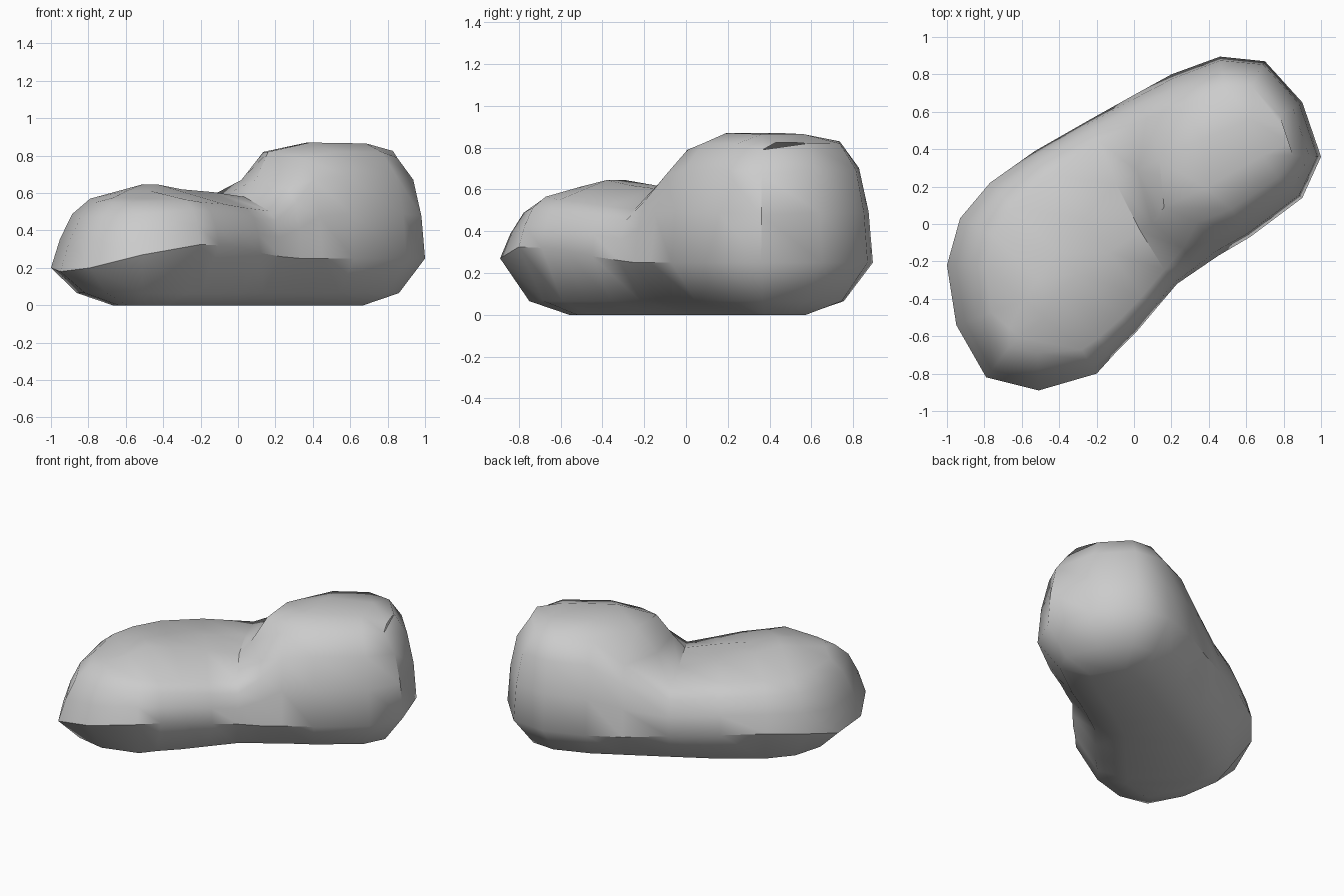
import bpy, bmesh, math
from mathutils import Vector

cube = bpy.data.objects.get("Cube")
if cube:
    bpy.data.objects.remove(cube)

grey = bpy.data.materials.new("soft grey")
grey.use_nodes = True
grey.diffuse_color = (0.6, 0.6, 0.6, 1)
grey.node_tree.nodes["Principled BSDF"].inputs["Base Color"].default_value = (0.6, 0.6, 0.6, 1)

# Outline columns: x, y, rim height, shoulder height, shoulder inset
toe_tip = (-.79, -.82, .20, .55, .20)
left_side = [  # toe to heel
    (-.95, -.54, .18, .55, .20), (-1.0, -.22, .20, .57, .21),
    (-.93, .03, .27, .57, .20), (-.77, .22, .30, .58, .18),
    (-.53, .39, .29, .58, .15), (-.25, .55, .27, .56, .12),
    (0.0, .69, .25, .68, .14), (.20, .80, .25, .82, .18),
    (.46, .895, .25, .83, .16), (.70, .87, .25, .82, .15),
    (.90, .65, .25, .82, .14),
]
right_side = [
    (-.51, -.89, .27, .55, .20), (-.20, -.80, .325, .565, .15),
    (-.10, -.69, .32, .55, .12), (.01, -.58, .31, .54, .11),
    (.12, -.45, .28, .52, .10), (.23, -.32, .26, .505, .10),
    (.34, -.245, .25, .63, .14), (.45, -.17, .25, .79, .21),
    (.62, -.07, .25, .82, .18), (.90, .14, .25, .82, .17),
    (1.0, .36, .25, .79, .15),
]
# Crown of each left-right span: height, shift toward the toe, side position
crown = [(.575, 0, .38), (.615, 0, .4), (.645, 0, .42), (.62, 0, .4),
         (.605, 0, .36), (.58, .02, .32), (.67, .13, .3), (.82, .19, .3),
         (.87, .15, .3), (.865, .05, .3), (.825, 0, .3)]
toeward = Vector((-.83, -.56, 0))

# Wall profile: share of inset, share of height between rim and shoulder
wall = [(0, 0), (.13, .42), (.42, .78), (1, 1)]
# Underside: inset, height
underside = [(.33, 0), (.14, .065)]

columns = [toe_tip] + left_side + right_side[::-1]
count = len(columns)
points = [Vector((c[0], c[1], 0)) for c in columns]


def inward(i):
    """Unit direction pointing into the outline, averaged over both edges."""
    total = Vector()
    for a, b in ((points[i - 1], points[i]), (points[i], points[(i + 1) % count])):
        edge = (b - a).normalized()
        total += Vector((edge.y, -edge.x, 0))
    return total.normalized()


def wall_point(column, share, rise):
    """Inset and height on the wall, which leans more around the toe."""
    x, y, rim, top, inset = column
    lean = max(0, min(1, -(x + y) / 1.4)) * .4
    return inset * (share + lean * (rise - share)), rim + rise * (top - rim)


normals = [inward(i) for i in range(count)]
bm = bmesh.new()


def ring(place):
    """Ring of vertices; place gives inset and height for a column."""
    verts = []
    for c, p, n in zip(columns, points, normals):
        inset, z = place(c)
        verts.append(bm.verts.new(p + n * inset + Vector((0, 0, z))))
    return verts


rings = [ring(lambda c, u=u: u) for u in underside]
rings += [ring(lambda c, s=s, f=f: wall_point(c, s, f)) for s, f in wall]
for low, high in zip(rings, rings[1:]):
    for i in range(count):
        j = (i + 1) % count
        bm.faces.new((low[i], low[j], high[j], high[i]))


def bridge(tip, rows):
    """Fill from the toe tip back along rows that span left to right."""
    for a, b in zip(rows[0], rows[0][1:]):
        bm.faces.new((tip, a, b))
    for front, back in zip(rows, rows[1:]):
        for k in range(len(front) - 1):
            bm.faces.new((front[k], front[k + 1], back[k + 1], back[k]))


# Flat sole
sole, shoulder = rings[0], rings[-1]
spans = range(1, len(left_side) + 1)
bridge(sole[0], [(sole[i], sole[-i]) for i in spans])

# Crowned top with the step up at the ankle
top_rows = []
for i, (height, shift, side) in zip(spans, crown):
    left, right = shoulder[i], shoulder[-i]
    middle = []
    for t in (side, 1 - side):
        p = left.co.lerp(right.co, t) + toeward * shift
        p.z = height
        middle.append(bm.verts.new(p))
    top_rows.append((left, *middle, right))
bridge(shoulder[0], top_rows)
bmesh.ops.recalc_face_normals(bm, faces=bm.faces)

mesh = bpy.data.meshes.new("shoe_body")
bm.to_mesh(mesh)
bm.free()
mesh.materials.append(grey)
shoe = bpy.data.objects.new("shoe_body", mesh)
bpy.context.collection.objects.link(shoe)

# Smooth sides with a crisp rim
bpy.ops.object.select_all(action='DESELECT')
shoe.select_set(True)
bpy.context.view_layer.objects.active = shoe
bpy.ops.object.shade_smooth_by_angle(angle=math.radians(42))
